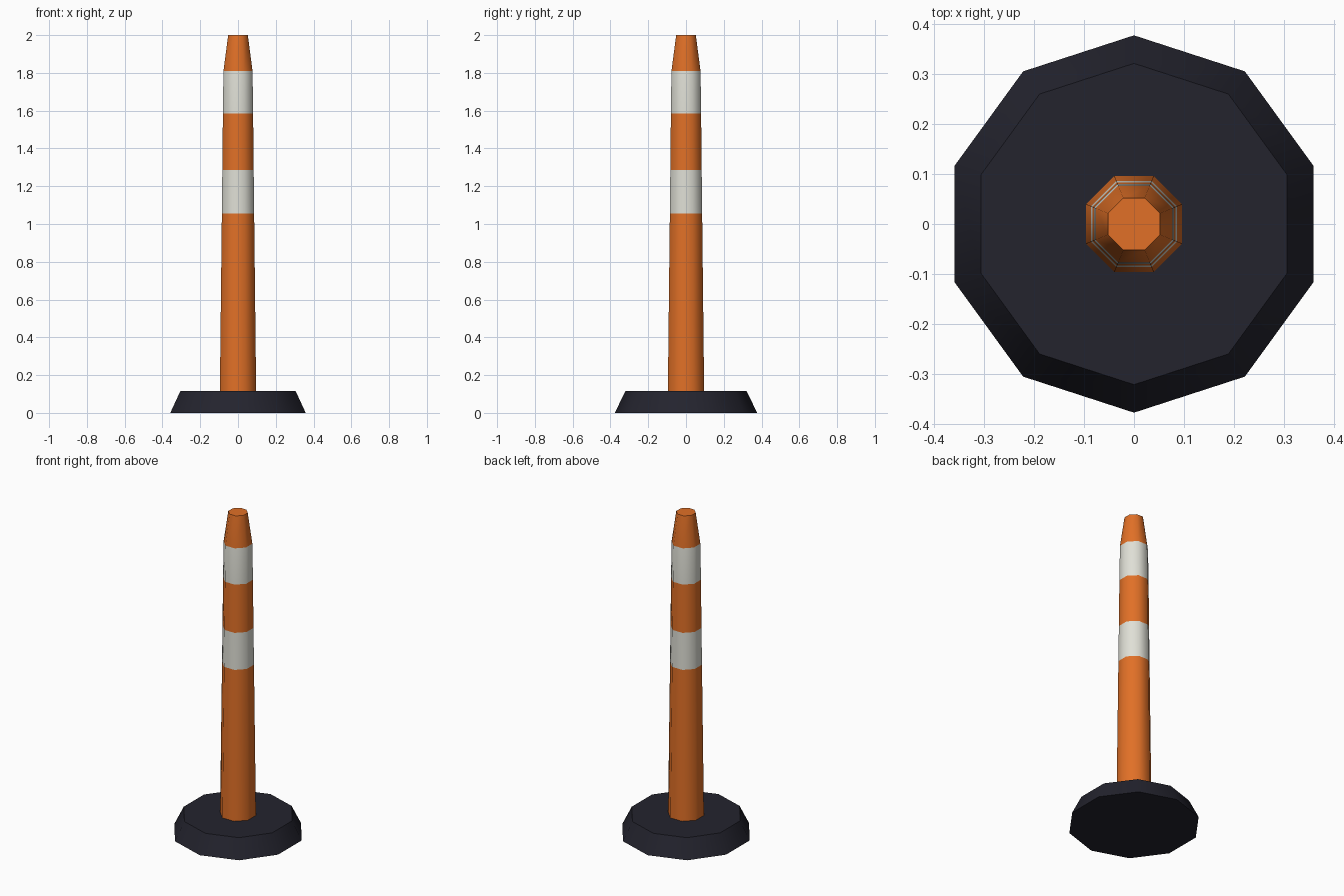
import bpy, bmesh, math

cube = bpy.data.objects.get("Cube")
if cube:
    bpy.data.objects.remove(cube, do_unlink=True)


def material(name, rgb):
    mat = bpy.data.materials.new(name)
    mat.use_nodes = True
    mat.diffuse_color = (*rgb, 1)
    mat.node_tree.nodes["Principled BSDF"].inputs["Base Color"].default_value = (*rgb, 1)
    return mat


def stacked_rings(name, sides, start, profile, mats, band_slots):
    """Loft regular polygons through (radius, z) pairs and cap both ends."""
    bm = bmesh.new()
    rings = []
    for radius, z in profile:
        angles = [start + math.tau * i / sides for i in range(sides)]
        rings.append([bm.verts.new((radius * math.cos(a), radius * math.sin(a), z)) for a in angles])
    for low, high, slot in zip(rings, rings[1:], band_slots):
        for i in range(sides):
            j = (i + 1) % sides
            bm.faces.new((low[i], low[j], high[j], high[i])).material_index = slot
    bm.faces.new(rings[0][::-1])
    bm.faces.new(rings[-1])
    mesh = bpy.data.meshes.new(name)
    bm.to_mesh(mesh)
    bm.free()
    for mat in mats:
        mesh.materials.append(mat)
    obj = bpy.data.objects.new(name, mesh)
    bpy.context.collection.objects.link(obj)
    bpy.ops.object.select_all(action='DESELECT')
    obj.select_set(True)
    bpy.context.view_layer.objects.active = obj
    bpy.ops.object.shade_smooth_by_angle(angle=math.radians(50))
    return obj


orange = material("safety_orange", (0.75, 0.162, 0.02))
white = material("reflective_white", (0.74, 0.74, 0.67))
rubber = material("dark_rubber", (0.017, 0.017, 0.027))

# Ten-sided weighted foot with a corner facing front and back
base_top = 0.115
stacked_rings("rubber_base", 10, math.pi / 2, [(0.377, 0), (0.321, base_top)], [rubber], [0])

# Eight-sided tapering post: flat widths converted to corner radii
corner = 1 / math.cos(math.pi / 8)
post = [(0.096, base_top), (0.0855, 1.055), (0.083, 1.285),
        (0.08, 1.585), (0.077, 1.81), (0.052, 2)]
stacked_rings("banded_post", 8, math.pi / 8, [(r * corner, z) for r, z in post],
              [orange, white], [0, 1, 0, 1, 0])
